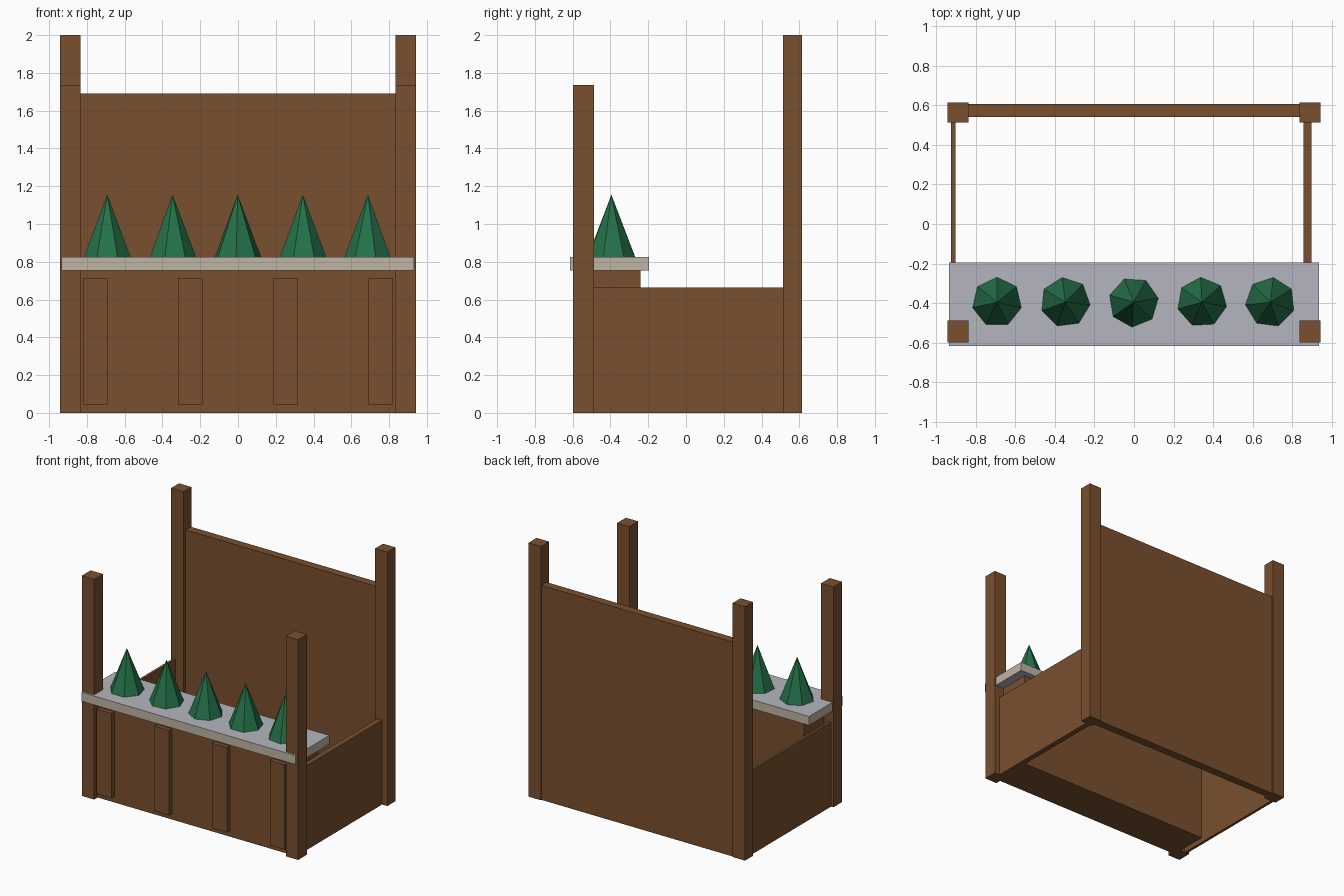
import bpy
import math

if "Cube" in bpy.data.objects:
    bpy.data.objects.remove(bpy.data.objects["Cube"], do_unlink=True)


def material(name, color):
    m = bpy.data.materials.new(name)
    m.use_nodes = True
    m.diffuse_color = (*color, 1)
    m.node_tree.nodes["Principled BSDF"].inputs["Base Color"].default_value = (*color, 1)
    return m


wood = material("brown wood", (0.19, 0.079, 0.028))
stone = material("grey stone", (0.46, 0.47, 0.52))
trim = material("beige trim", (0.52, 0.46, 0.37))
leaf = material("tree green", (0.018, 0.165, 0.065))


def box(name, x, y, z, mat):
    """Box from (low, high) pairs on each axis."""
    bpy.ops.mesh.primitive_cube_add(size=1, location=[sum(p) / 2 for p in (x, y, z)])
    ob = bpy.context.object
    ob.name = name
    ob.scale = [p[1] - p[0] for p in (x, y, z)]
    bpy.ops.object.transform_apply(location=False, rotation=False, scale=True)
    ob.data.materials.append(mat)
    return ob


# Corner posts, taller at the back
for side, s in (("left", 1), ("right", -1)):
    x = sorted((s * 0.835, s * 0.943))
    box(f"front_post_{side}", x, (-0.598, -0.488), (0, 1.735), wood)
    box(f"back_post_{side}", x, (0.513, 0.613), (0, 2), wood)

# Walls, open floor between them
box("back_wall", (-0.84, 0.84), (0.54, 0.605), (0, 1.69), wood)
box("side_wall_left", (0.855, 0.897), (-0.5, 0.53), (0, 0.665), wood)
box("side_wall_right", (-0.923, -0.902), (-0.5, 0.53), (0, 0.665), wood)

# Counter body with raised front slats
box("counter_body", (-0.86, 0.86), (-0.555, -0.24), (0, 0.76), wood)
for i, x in enumerate((-0.755, -0.252, 0.252, 0.755)):
    box(f"front_slat_{i + 1}", (x - 0.065, x + 0.065), (-0.59, -0.55), (0.045, 0.715), wood)

# Counter top: stone faces, beige edges
top = box("counter_top", (-0.935, 0.933), (-0.615, -0.195), (0.755, 0.825), stone)
top.data.materials.append(trim)
for f in top.data.polygons:
    f.material_index = 0 if abs(f.normal.z) > 0.5 else 1

# Row of small trees, each turned a little differently
for i, turn in enumerate((90, 97, 112, 93, 83)):
    bpy.ops.mesh.primitive_cone_add(
        vertices=7, radius1=0.128, depth=0.335,
        location=(-0.692 + i * 0.345, -0.395, 0.9875),
        rotation=(0, 0, math.radians(turn - 90)))
    tree = bpy.context.object
    tree.name = f"tree_{i + 1}"
    tree.data.materials.append(leaf)
